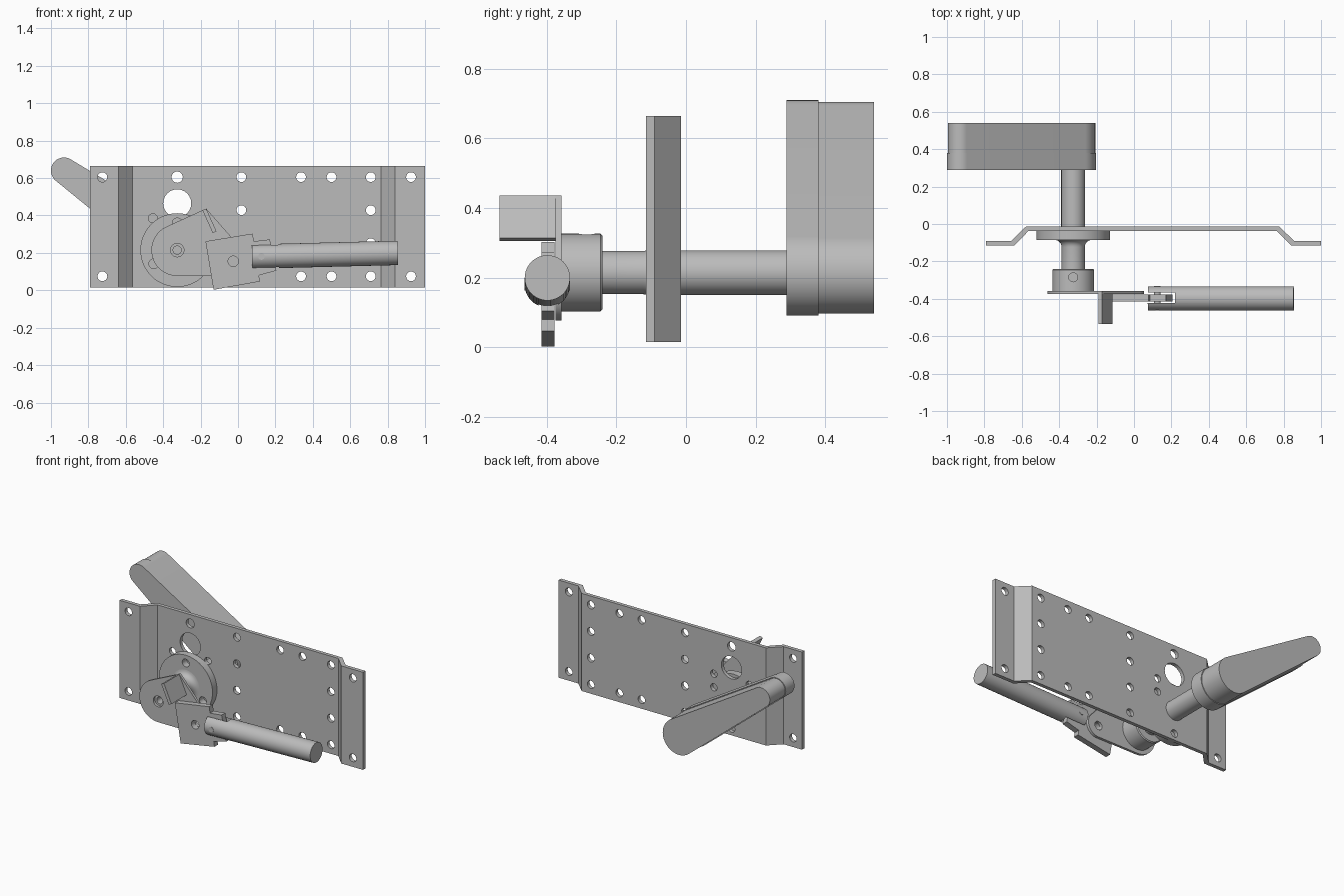
import bpy, bmesh, math
from mathutils import Vector, Matrix
from mathutils.geometry import convex_hull_2d

cube = bpy.data.objects.get("Cube")
if cube:
    bpy.data.objects.remove(cube, do_unlink=True)

steel = bpy.data.materials.new("grey_steel")
steel.use_nodes = True
GREY = (0.5, 0.5, 0.5, 1)
steel.diffuse_color = GREY
steel.node_tree.nodes["Principled BSDF"].inputs["Base Color"].default_value = GREY

AX, AZ = -0.325, 0.215          # shaft axis
PIVOT = (-0.025, 0.155)         # arm to bracket joint


def finish(name, bm):
    bmesh.ops.recalc_face_normals(bm, faces=bm.faces)
    me = bpy.data.meshes.new(name)
    bm.to_mesh(me)
    bm.free()
    me.materials.append(steel)
    ob = bpy.data.objects.new(name, me)
    bpy.context.collection.objects.link(ob)
    return ob


def smooth(ob):
    bpy.ops.object.select_all(action="DESELECT")
    bpy.context.view_layer.objects.active = ob
    ob.select_set(True)
    bpy.ops.object.shade_smooth_by_angle(angle=math.radians(30))


def add_prism(bm, pts, depth, plane="xz"):
    """Extrude an outline drawn in the xz or xy plane between two depths."""
    lo, hi = depth
    put = (lambda p, d: (p[0], d, p[1])) if plane == "xz" else (lambda p, d: (p[0], p[1], d))
    face = bm.faces.new([bm.verts.new(put(p, lo)) for p in pts])
    new = bmesh.ops.extrude_face_region(bm, geom=[face])["geom"]
    move = Vector(put((0, 0), hi - lo))
    bmesh.ops.translate(bm, vec=move, verts=[g for g in new if isinstance(g, bmesh.types.BMVert)])


def prism(name, pts, depth, plane="xz"):
    bm = bmesh.new()
    add_prism(bm, pts, depth, plane)
    return finish(name, bm)


def circle(x, z, r, n=32):
    return [(x + r * math.cos(2 * math.pi * i / n), z + r * math.sin(2 * math.pi * i / n)) for i in range(n)]


def hull(points):
    return [points[i] for i in convex_hull_2d(points)]


def lathe(name, profile, steps=48):
    """Spin (radius, y) points round the shaft axis."""
    bm = bmesh.new()
    vs = [bm.verts.new((AX + r, y, AZ)) for r, y in profile]
    es = [bm.edges.new(pair) for pair in zip(vs, vs[1:])]
    bmesh.ops.spin(bm, geom=vs + es, cent=(AX, 0, AZ), axis=(0, 1, 0), angle=2 * math.pi, steps=steps)
    bmesh.ops.remove_doubles(bm, verts=bm.verts, dist=0.0005)
    return finish(name, bm)


def cut(ob, cutter):
    """Apply a boolean difference and drop the cutter."""
    mod = ob.modifiers.new("cut", "BOOLEAN")
    mod.operation, mod.solver, mod.object = "DIFFERENCE", "EXACT", cutter
    deps = bpy.context.evaluated_depsgraph_get()
    me = bpy.data.meshes.new_from_object(ob.evaluated_get(deps))
    ob.modifiers.clear()
    ob.data = me
    bpy.data.objects.remove(cutter, do_unlink=True)


def drill(ob, holes, depth):
    bm = bmesh.new()
    for x, z, r in holes:
        add_prism(bm, circle(x, z, r, 24), depth)
    cut(ob, finish("drill", bm))


# Mounting plate with stepped ends
T = 0.024
front = [(-0.79, -0.115), (-0.64, -0.115), (-0.565, -0.038), (0.765, -0.038), (0.84, -0.115), (1.0, -0.115)]
back = [(-0.79, -0.09), (-0.655, -0.09), (-0.578, -0.014), (0.778, -0.014), (0.855, -0.09), (1.0, -0.09)]
plate = prism("mounting_plate", front + back[::-1], (0.015, 0.664), "xy")
holes = [(x, z, 0.026) for x in (-0.725, 0.337, 0.5, 0.925) for z in (0.075, 0.605)]
holes += [(x, 0.075 + 0.1767 * i, 0.026) for x in (0.018, 0.71) for i in range(4)]
holes += [(AX, 0.605, 0.03), (AX, 0.465, 0.075), (AX, 0.06, 0.025)]
holes += [(-0.195, 0.39, 0.024), (-0.455, 0.385, 0.024), (-0.195, 0.3, 0.024)]
drill(plate, holes, (-0.3, 0.2))
smooth(plate)

# Bearing flange
flange = lathe("bearing_flange", [(0, -0.038), (0.197, -0.038), (0.197, -0.085), (0, -0.085)])
drill(flange, [(AX + 0.145 * math.cos(a), AZ + 0.145 * math.sin(a), 0.026)
               for a in (math.pi / 2 + i * math.tau / 3 for i in range(3))], (-0.2, 0.1))
smooth(flange)

# Shaft with a filleted root at the flange
fillet = [(0.062 + 0.038 * (1 - math.sin(t)), -0.085 - 0.038 * (1 - math.cos(t)))
          for t in (math.pi / 2 * i / 6 for i in range(7))]
smooth(lathe("shaft", [(0, 0.3), (0.064, 0.3), (0.064, -0.08), (0.1, -0.08)] + fillet + [(0.062, -0.26), (0, -0.26)]))

# Shaft collar with a set screw hole on top
collar = lathe("shaft_collar", [(0, -0.24), (0.106, -0.24), (0.112, -0.246), (0.112, -0.358),
                                (0.022, -0.358), (0.022, -0.3), (0, -0.3)])
cut(collar, prism("drill", circle(AX, -0.285, 0.024, 24), (AZ + 0.07, AZ + 0.2), "xy"))
smooth(collar)

# Crank arm
tab_top, tab_low = Vector((-0.17, 0.437)), Vector((-0.115, 0.315))
arm = prism("crank_arm", hull([Vector(p) for p in circle(AX, AZ, 0.138, 64) + circle(*PIVOT, 0.078, 48)]
                              + [tab_top, tab_low]), (-0.375, -0.358))
drill(arm, [(AX, AZ, 0.036), (*PIVOT, 0.028)], (-0.5, -0.3))
smooth(arm)

# Stop tab bent forward from the arm
inward = Vector((-0.02, -0.009))
prism("stop_tab", [tab_top, tab_low, tab_low + inward, tab_top + inward], (-0.535, -0.36))

# Handle bracket with a tongue
bracket = prism("handle_bracket", [(-0.174, 0.262), (0.078, 0.303), (0.085, 0.262), (0.17, 0.272), (0.205, 0.105),
                                   (0.112, 0.08), (0.117, 0.047), (-0.131, 0.003)], (-0.415, -0.377))
drill(bracket, [(*PIVOT, 0.028)], (-0.6, -0.3))
smooth(bracket)

# Round handle, slotted over the tongue
start, end = Vector((0.075, -0.398, 0.18)), Vector((0.855, -0.398, 0.2))
R, along = 0.065, end - start
bm = bmesh.new()
place = Matrix.Translation((start + end) / 2) @ along.to_track_quat("Z", "Y").to_matrix().to_4x4()
bmesh.ops.create_cone(bm, cap_ends=True, segments=48, radius1=R, radius2=R, depth=along.length, matrix=place)
handle = finish("handle", bm)
cut(handle, prism("slot", [(0, 0), (0.22, 0), (0.22, 0.4), (0, 0.4)], (-0.423, -0.367)))
smooth(handle)

# Handle pin
smooth(prism("handle_pin", circle(0.125, 0.181, 0.018, 24), (-0.4635, -0.3325)))

# Rear lever in two layers, tapering to a round tip
for name, grow, depth in (("lever_base", 0.005, (0.288, 0.38)), ("lever_cover", 0, (0.38, 0.54))):
    outline = hull([Vector(p) for p in circle(AX, AZ, 0.118 + grow, 64) + circle(-0.93, 0.64, 0.065 + grow, 64)])
    smooth(prism(name, outline, depth))
